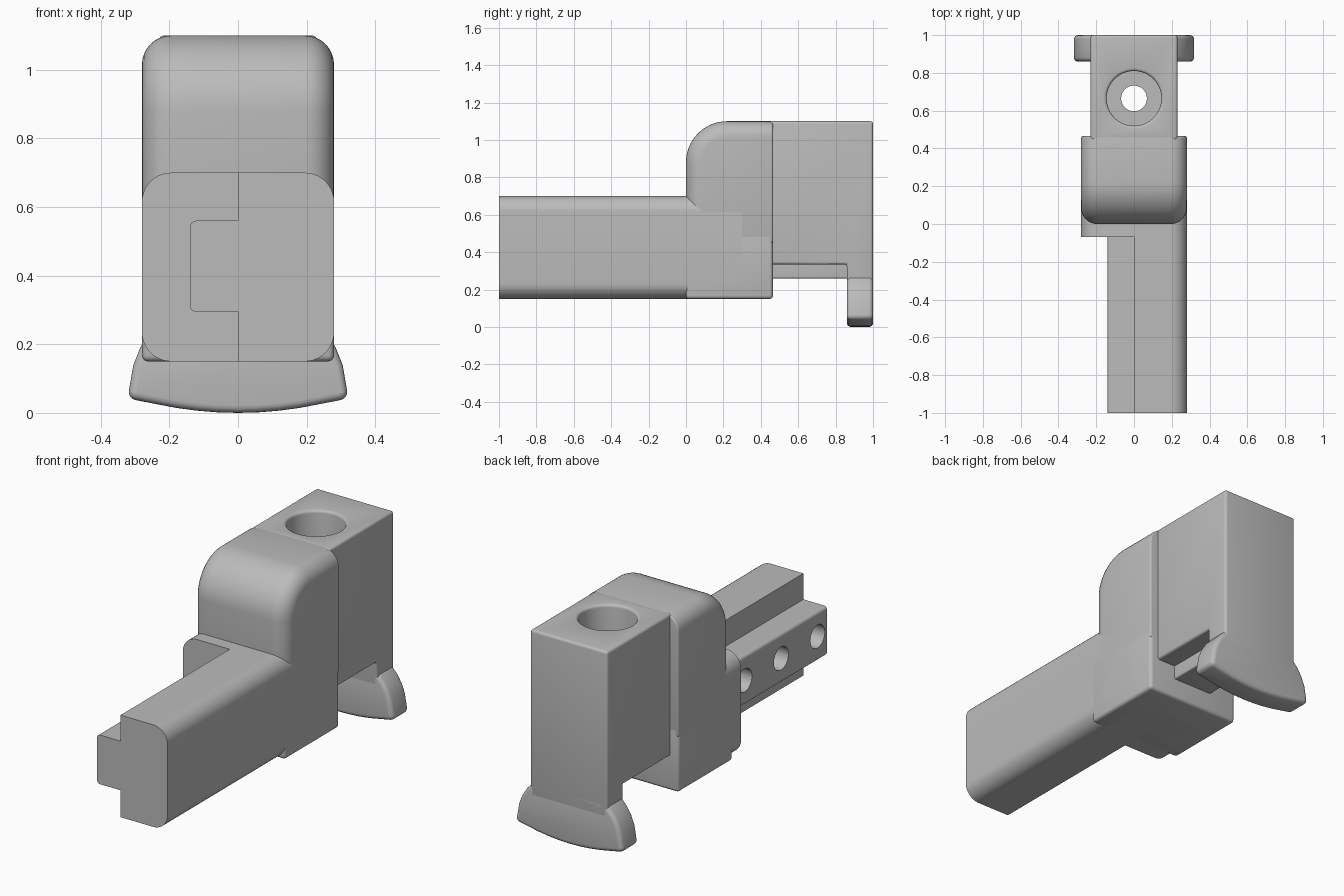
import bpy, bmesh, math
from mathutils import Vector, Matrix

old = bpy.data.objects.get("Cube")
if old:
    bpy.data.objects.remove(old, do_unlink=True)

grey = bpy.data.materials.new("plain_grey")
grey.use_nodes = True
grey.diffuse_color = (0.5, 0.5, 0.5, 1)
grey.node_tree.nodes["Principled BSDF"].inputs["Base Color"].default_value = (0.5, 0.5, 0.5, 1)


def rounded(points, steps=10):
    """Outline from (a, b) corners, or (a, b, r) for corners with a fillet."""
    out = []
    for i, p in enumerate(points):
        c = Vector(p[:2])
        if len(p) < 3:
            out.append(c)
            continue
        u = (Vector(points[i - 1][:2]) - c).normalized()
        v = (Vector(points[(i + 1) % len(points)][:2]) - c).normalized()
        half = u.angle(v) / 2
        centre = c + (u + v).normalized() * p[2] / math.sin(half)
        start = c + u * p[2] / math.tan(half) - centre
        end = c + v * p[2] / math.tan(half) - centre
        sweep = math.pi - 2 * half
        for k in range(steps + 1):
            t = k / steps
            out.append(centre + (start * math.sin((1 - t) * sweep)
                                 + end * math.sin(t * sweep)) / math.sin(sweep))
    return out


def to_object(name, bm):
    bmesh.ops.recalc_face_normals(bm, faces=bm.faces)
    mesh = bpy.data.meshes.new(name)
    bm.to_mesh(mesh)
    bm.free()
    mesh.materials.append(grey)
    obj = bpy.data.objects.new(name, mesh)
    bpy.context.collection.objects.link(obj)
    return obj


def prism(axis, points, lo, hi):
    """Extrude an outline along x (points are y, z) or along y (points are x, z)."""
    bm = bmesh.new()
    place = (lambda p, d: (d, p[0], p[1])) if axis == "x" else (lambda p, d: (p[0], d, p[1]))
    face = bm.faces.new([bm.verts.new(place(p, lo)) for p in points])
    ext = bmesh.ops.extrude_face_region(bm, geom=[face])
    moved = [g for g in ext["geom"] if isinstance(g, bmesh.types.BMVert)]
    bmesh.ops.translate(bm, verts=moved, vec=place((0, 0), hi - lo))
    return bm


def rect(a0, a1, b0, b1):
    return [(a0, b0), (a1, b0), (a1, b1), (a0, b1)]


def finish(obj, bevel=0.0, cutters=()):
    """Soften the edges, cut the holes and set the shading."""
    if bevel:
        mod = obj.modifiers.new("soft_edges", "BEVEL")
        mod.width, mod.segments = bevel, 4
        mod.limit_method, mod.angle_limit = "ANGLE", math.radians(40)
    for cutter in cutters:
        mod = obj.modifiers.new("hole", "BOOLEAN")
        mod.operation, mod.object, mod.solver = "DIFFERENCE", cutter, "EXACT"
    graph = bpy.context.evaluated_depsgraph_get()
    mesh = bpy.data.meshes.new_from_object(obj.evaluated_get(graph))
    obj.modifiers.clear()
    obj.data = mesh
    bpy.ops.object.select_all(action="DESELECT")
    obj.select_set(True)
    bpy.context.view_layer.objects.active = obj
    bpy.ops.object.shade_smooth_by_angle(angle=math.radians(35))


# Cutter for the stepped vertical bore with a rounded rim
bm = bmesh.new()
rim = [(0.16 - 0.015 * math.cos(t), 1.085 + 0.015 * math.sin(t))
       for t in (k * math.pi / 8 for k in range(5))]
outline = [(0, 0.1), (0.068, 0.1), (0.068, 0.5), (0.145, 0.5)] + rim + [(0.16, 1.2), (0, 1.2)]
verts = [bm.verts.new((r, 0, z)) for r, z in outline]
edges = [bm.edges.new(pair) for pair in zip(verts, verts[1:])]
bmesh.ops.spin(bm, geom=verts + edges, cent=(0, 0, 0), axis=(0, 0, 1),
               angle=math.tau, steps=64)
bmesh.ops.remove_doubles(bm, verts=bm.verts, dist=0.0001)
bmesh.ops.translate(bm, verts=bm.verts, vec=(0, 0.665, 0))
bore = to_object("bore_cutter", bm)

# Cutters for the three blind side holes
pegs = []
for y in (-0.92, -0.61, -0.30):
    bm = bmesh.new()
    turn = Matrix.Translation((-0.1, y, 0.428)) @ Matrix.Rotation(math.pi / 2, 4, "Y")
    bmesh.ops.create_cone(bm, cap_ends=True, segments=40, radius1=0.062, radius2=0.062,
                          depth=0.4, matrix=turn)
    pegs.append(to_object("side_hole_cutter", bm))
for cutter in [bore] + pegs:
    cutter.hide_render = True

# Long half beam with its square tongue
R = 0.085
beam = to_object("half_beam", prism("y", rounded([
    (0, 0.15), (0.28, 0.15, R), (0.28, 0.70, R), (0, 0.70), (0, 0.56),
    (-0.14, 0.56, 0.018), (-0.14, 0.295, 0.018), (0, 0.295)]), -1, 0.3))
finish(beam, cutters=pegs)

# Short stub that completes the beam section
stub = to_object("beam_stub", prism("y", rounded([
    (-0.28, 0.15, R), (0, 0.15), (0, 0.70), (-0.28, 0.70, R)]), -0.07, 0.3))
finish(stub)

# Lower body with nearly square edges
finish(to_object("lower_body", prism("x", rect(0, 0.465, 0.15, 0.5), -0.28, 0.28)), 0.018)

# Upper body: large front curve, then fillets along both sides
bm = prism("x", rounded([(0, 0.45), (0.465, 0.45), (0.465, 1.1), (0, 1.1, 0.22)], 16),
           -0.28, 0.28)
side = [e for e in bm.edges
        if abs(e.verts[0].co.x - e.verts[1].co.x) < 0.001
        and not all(v.co.z < 0.451 for v in e.verts)
        and not all(v.co.y > 0.464 for v in e.verts)]
bmesh.ops.bevel(bm, geom=side, offset=R, segments=8, profile=0.5,
                affect="EDGES", clamp_overlap=False)
finish(to_object("upper_body", bm), 0.01)

# Rear block with a leg reaching into the foot
rear = to_object("rear_block", prism("x", [
    (0.445, 0.335), (0.86, 0.335), (0.86, 0.2), (1, 0.2), (1, 1.1), (0.445, 1.1)],
    -0.23, 0.23))
finish(rear, 0.014, [bore])

# Narrow rib under the rear block
rib = to_object("under_rib", prism("x", rect(0.42, 0.9, 0.26, 0.4), -0.12, 0.12))
finish(rib, 0.008, [bore])

# Flared foot with a curved sole
half = [(x, 0.45 * x * x) for x in (0.06, 0.12, 0.18, 0.24)]
half += [(0.322, 0.042, 0.025), (0.305, 0.14), (0.285, 0.19), (0.26, 0.23), (0.228, 0.265),
         (0.2, 0.29)]
mirrored = [(-p[0],) + p[1:] for p in reversed(half)]
foot = to_object("foot", prism("y", rounded([(0, 0)] + half + mirrored), 0.86, 1))
finish(foot, 0.022)

for cutter in [bore] + pegs:
    bpy.data.objects.remove(cutter, do_unlink=True)
